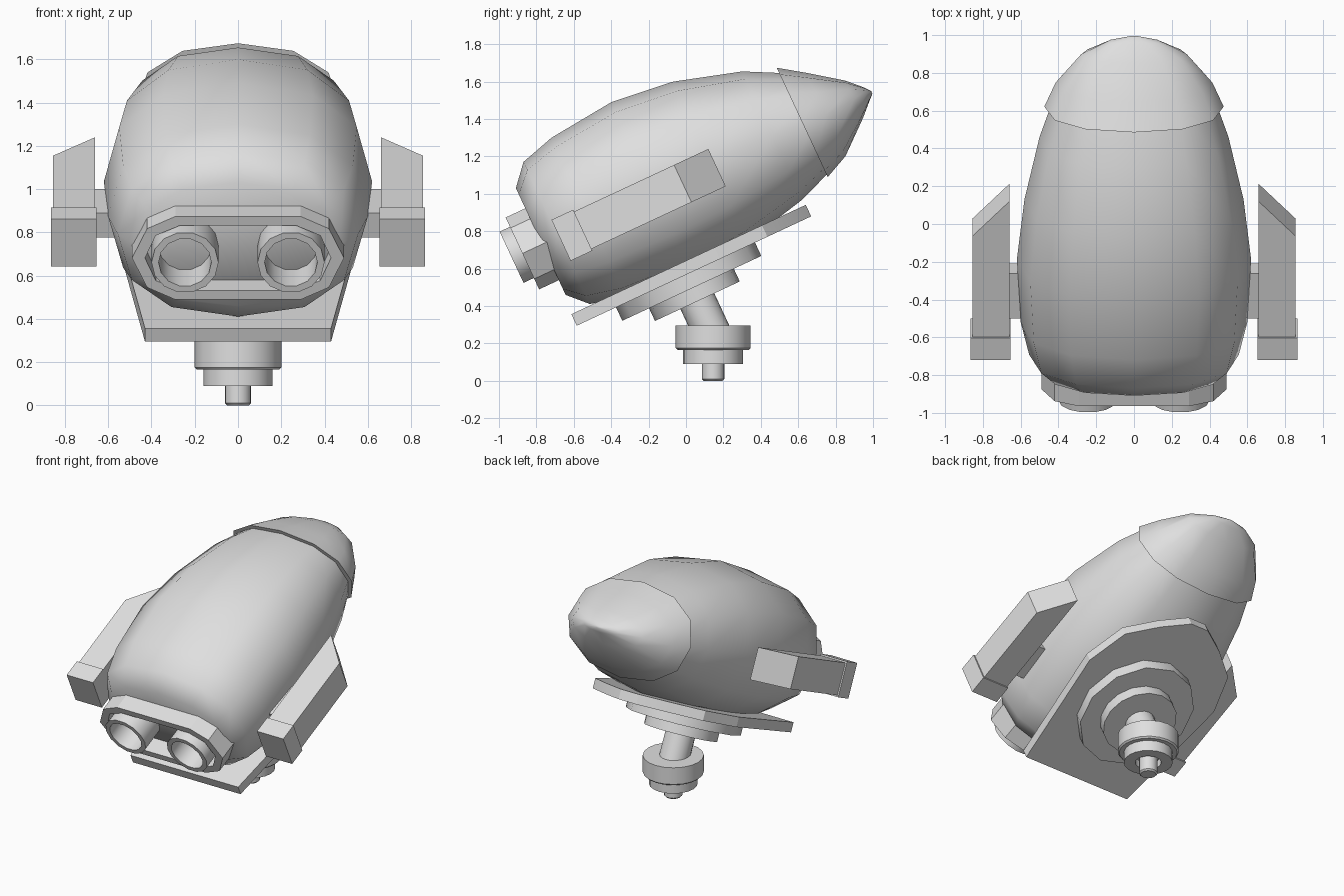
import bpy, bmesh, math
from mathutils import Matrix, Vector

if "Cube" in bpy.data.objects:
    bpy.data.objects.remove(bpy.data.objects["Cube"])

TILT = Matrix.Rotation(math.radians(25), 4, 'X')   # hull frame: x, length, height

grey = bpy.data.materials.new("light_grey")
grey.diffuse_color = (0.74, 0.74, 0.74, 1)
grey.use_nodes = True
grey.node_tree.nodes["Principled BSDF"].inputs["Base Color"].default_value = grey.diffuse_color


def loft(name, rings, tilt=True, closed=False, angle=30):
    """Skin a series of rings; closed joins last ring to first, otherwise ends are capped."""
    bm = bmesh.new()
    rows = [[bm.verts.new(TILT @ Vector(p) if tilt else Vector(p)) for p in r] for r in rings]
    n = len(rows[0])
    pairs = list(zip(rows, rows[1:])) + ([(rows[-1], rows[0])] if closed else [])
    for a, b in pairs:
        for i in range(n):
            j = (i + 1) % n
            bm.faces.new((a[i], a[j], b[j], b[i]))
    if not closed:
        bm.faces.new(rows[0])
        bm.faces.new(rows[-1])
    bmesh.ops.recalc_face_normals(bm, faces=bm.faces)
    me = bpy.data.meshes.new(name)
    bm.to_mesh(me)
    bm.free()
    me.materials.append(grey)
    ob = bpy.data.objects.new(name, me)
    bpy.context.collection.objects.link(ob)
    bpy.context.view_layer.objects.active = ob
    ob.select_set(True)
    bpy.ops.object.shade_smooth_by_angle(angle=math.radians(angle))
    ob.select_set(False)
    return ob


def spow(c, e):
    return math.copysign(abs(c) ** e, c)


def hull_ring(u, w, top, bot, n=12, power=2.35):
    """Rounded cross-section of the hull."""
    e, mid, h = 2 / power, (top + bot) / 2, (top - bot) / 2
    ts = [2 * math.pi * i / n for i in range(n)]
    return [(w * spow(math.cos(t), e), u, mid + h * spow(math.sin(t), e)) for t in ts]


def disc(y, z, rx, ry=None, n=20):
    """Horizontal circle."""
    ry = ry or rx
    ts = [2 * math.pi * i / n for i in range(n)]
    return [(rx * math.cos(t), y + ry * math.sin(t), z) for t in ts]


def box(name, x0, x1, u0, u1, v0, v1, u1_outer=None):
    """Box in the hull frame, with an optional slanted rear end."""
    uo = u1 if u1_outer is None else u1_outer
    outline = [(x0, u0), (x1, u0), (x1, uo), (x0, u1)]
    loft(name, [[(x, u, v) for x, u in outline] for v in (v0, v1)], angle=10)


# main hull
loft("hull", [hull_ring(*s) for s in (
    (-0.389, 0.47, 1.318, 0.688), (-0.293, 0.555, 1.428, 0.59),
    (-0.102, 0.60, 1.482, 0.54), (0.268, 0.62, 1.519, 0.515),
    (0.613, 0.58, 1.479, 0.535), (0.972, 0.50, 1.372, 0.615),
    (1.237, 0.41, 1.235, 0.715))], angle=60)

# nose cap over the tail end of the hull
loft("nose_cap", [hull_ring(*s, power=2.25) for s in (
    (1.147, 0.475, 1.312, 0.667), (1.28, 0.415, 1.22, 0.728),
    (1.45, 0.28, 1.095, 0.872), (1.525, 0.14, 1.02, 0.945),
    (1.552, 0.02, 0.985, 0.97))], angle=60)

# front frame: hollow elongated ring
FV = 0.987


def frame_ring(u, a, b, c, h, k):
    half = [(c, 0), (b, k), (a, h)]
    pts = half + [(-x, v) for x, v in reversed(half)]
    pts += [(-b, -k), (-a, -h), (a, -h), (b, -k)]
    return [(x, u, FV + v) for x, v in pts]


outer, inner = (0.29, 0.42, 0.49, 0.212, 0.15), (0.27, 0.38, 0.43, 0.165, 0.115)
loft("front_frame", [frame_ring(-0.36, *outer), frame_ring(-0.505, *outer),
                     frame_ring(-0.505, *inner), frame_ring(-0.36, *inner)], closed=True, angle=20)

# twin open tubes in the frame
for side, s in (("left", -1), ("right", 1)):
    def tube_ring(u, r):
        ts = [2 * math.pi * i / 14 for i in range(14)]
        return [(s * 0.245 + r * math.cos(t), u, 0.993 + r * math.sin(t)) for t in ts]
    loft(side + "_tube", [tube_ring(-0.36, 0.155), tube_ring(-0.566, 0.155),
                          tube_ring(-0.566, 0.122), tube_ring(-0.36, 0.122)], closed=True)

    # side pods: connector, beam with slanted rear, front block
    box(side + "_pod_connector", s * 0.54, s * 0.67, -0.077, 0.185, 0.892, 1.018)
    box(side + "_pod_beam", s * 0.66, s * 0.855, -0.17, 0.632, 0.853, 1.073, 0.43)
    box(side + "_pod_block", s * 0.655, s * 0.865, -0.288, -0.16, 0.842, 1.084)

# base plate: straight front, rounded rear
right = [(0.43, -0.405), (0.53, 0.44), (0.44, 0.72), (0.25, 0.87), (0.07, 0.978)]
outline = right + [(-x, u) for x, u in reversed(right)]
loft("base_plate", [[(x, u, v) for x, u in outline] for v in (0.514, 0.582)], angle=15)

# stepped discs and stem beneath the plate
loft("large_disc", [disc(0.237, v, 0.38, 0.41, 12) for v in (0.435, 0.52)], angle=35)
loft("small_disc", [disc(0.235, v, 0.25, n=16) for v in (0.36, 0.44)])
loft("stem", [disc(0.235, v, 0.1) for v in (0.17, 0.40)])

# upright mounting foot, turned from a stepped profile
loft("foot", [disc(0.145, z, r) for z, r in (
    (0.295, 0.2), (0.175, 0.2), (0.165, 0.19), (0.165, 0.16), (0.09, 0.16),
    (0.09, 0.085), (0.14, 0.085), (0.14, 0.06), (0.01, 0.06), (0, 0.05))], tilt=False)
